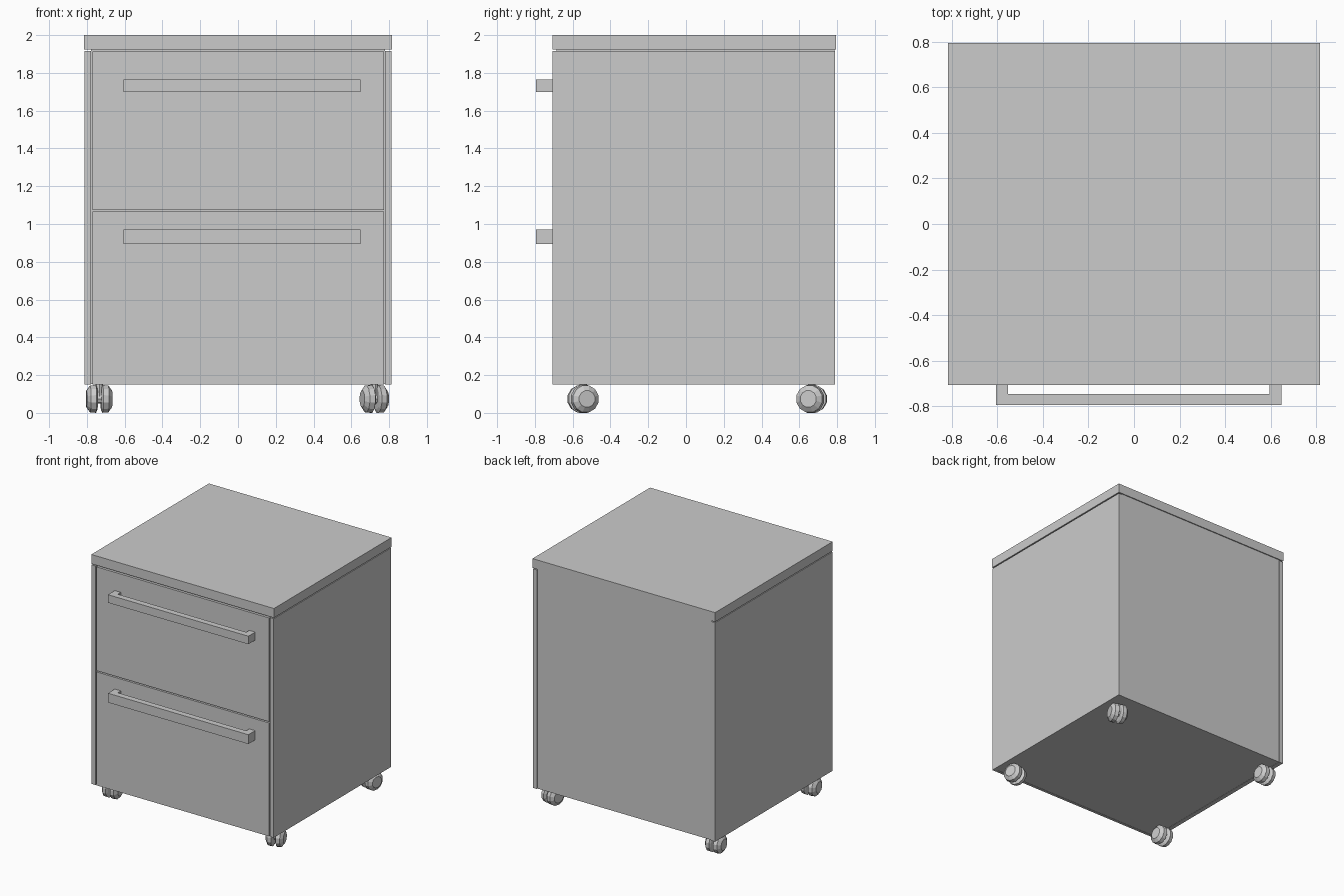
import bpy, bmesh, math
from mathutils import Matrix, Vector

if "Cube" in bpy.data.objects:
    bpy.data.objects.remove(bpy.data.objects["Cube"])


def finish(name, bm):
    bmesh.ops.recalc_face_normals(bm, faces=bm.faces)
    mesh = bpy.data.meshes.new(name)
    bm.to_mesh(mesh)
    bm.free()
    ob = bpy.data.objects.new(name, mesh)
    bpy.context.collection.objects.link(ob)
    return ob


def box(name, lo, hi):
    bm = bmesh.new()
    lo, hi = Vector(lo), Vector(hi)
    bmesh.ops.create_cube(bm, size=1, matrix=Matrix.Translation((lo + hi) / 2)
                          @ Matrix.Diagonal((*(hi - lo), 1)))
    return finish(name, bm)


def handle(name, z0, z1):
    # U-shaped pull: outline seen from above, extruded upwards
    outline = [(-0.605, -0.705), (-0.605, -0.793), (0.648, -0.793), (0.648, -0.705),
               (0.595, -0.705), (0.595, -0.745), (-0.552, -0.745), (-0.552, -0.705)]
    bm = bmesh.new()
    face = bm.faces.new([bm.verts.new((x, y, z0)) for x, y in outline])
    ext = bmesh.ops.extrude_face_region(bm, geom=[face])
    verts = [g for g in ext["geom"] if isinstance(g, bmesh.types.BMVert)]
    bmesh.ops.translate(bm, verts=verts, vec=(0, 0, z1 - z0))
    return finish(name, bm)


def caster(name, x, y, yaw, sides=12):
    # Twin domed wheels on an axle, with a short stem up to the cabinet
    bm = bmesh.new()
    profile = [(0.010, 0.058), (0.018, 0.076), (0.048, 0.073), (0.068, 0.045)]
    for s in (-1, 1):
        rings = [[bm.verts.new((s * px, r * math.cos(a), r * math.sin(a)))
                  for a in (2 * math.pi * (i + 0.5) / sides for i in range(sides))]
                 for px, r in profile]
        for a, b in zip(rings, rings[1:]):
            for i in range(sides):
                j = (i + 1) % sides
                bm.faces.new((a[i], a[j], b[j], b[i]))
        bm.faces.new(rings[0])
        bm.faces.new(rings[-1])
    bmesh.ops.create_cone(bm, cap_ends=True, segments=8, radius1=0.025, radius2=0.025,
                          depth=0.03, matrix=Matrix.Rotation(math.pi / 2, 4, 'Y'))
    bmesh.ops.create_cone(bm, cap_ends=True, segments=8, radius1=0.02, radius2=0.02,
                          depth=0.09, matrix=Matrix.Translation((0, 0, 0.04)))
    ob = finish(name, bm)
    ob.location = (x, y, 0.074)
    ob.rotation_euler.z = math.radians(yaw)
    return ob


# Cabinet shell
box("top_slab", (-0.815, -0.706, 1.925), (0.815, 0.793, 2.0))
box("cabinet_core", (-0.778, -0.685, 0.152), (0.778, 0.785, 1.925))
for side, s in (("left", -1), ("right", 1)):
    xs = sorted((s * 0.778, s * 0.813))
    box(side + "_side_panel", (xs[0], -0.706, 0.15), (xs[1], 0.79, 1.917))

# Drawer fronts with narrow shadow gaps, and their pulls
for name, z0, z1, h0, h1 in (("upper", 1.075, 1.912, 1.70, 1.765),
                             ("lower", 0.15, 1.065, 0.895, 0.97)):
    box(name + "_drawer_front", (-0.77, -0.706, z0), (0.772, -0.685, z1))
    handle(name + "_drawer_handle", h0, h1)

# Casters, swivelled slightly on the right
for row, y in (("front", -0.545), ("back", 0.665)):
    caster(row + "_left_caster", -0.735, y, 4)
    caster(row + "_right_caster", 0.722, y, 18 if row == "front" else -15)
